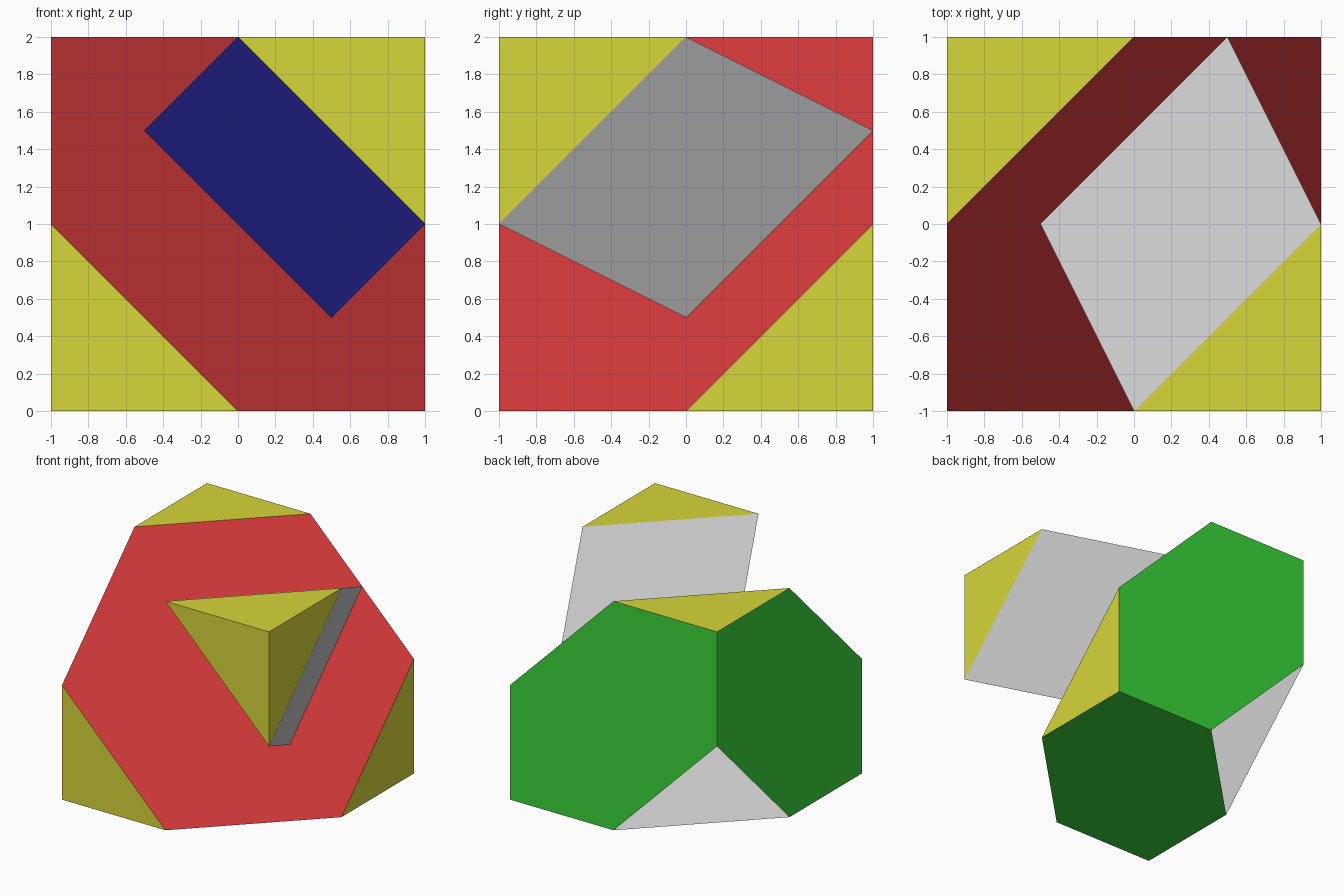
import bpy
import bmesh
from mathutils import Vector

if "Cube" in bpy.data.objects:
    bpy.data.objects.remove(bpy.data.objects["Cube"], do_unlink=True)


def linear(v):
    v /= 255
    return v / 12.92 if v <= 0.04045 else ((v + 0.055) / 1.055) ** 2.4


def material(name, *rgb):
    color = [linear(c) for c in rgb] + [1]
    mat = bpy.data.materials.new(name)
    mat.use_nodes = True
    mat.diffuse_color = color
    mat.node_tree.nodes["Principled BSDF"].inputs["Base Color"].default_value = color
    return mat


RED, GREEN, YELLOW, GRAY, BLUE = range(5)
MATERIALS = [material("red", 214, 58, 58), material("green", 58, 214, 58),
             material("yellow", 214, 214, 58), material("light gray", 202, 202, 202),
             material("blue", 58, 58, 214)]


def finish(bm, name):
    mesh = bpy.data.meshes.new(name)
    bm.to_mesh(mesh)
    bm.free()
    for mat in MATERIALS:
        mesh.materials.append(mat)
    obj = bpy.data.objects.new(name, mesh)
    obj.location.z = 1
    bpy.context.collection.objects.link(obj)
    return obj


def add_face(bm, points, color):
    face = bm.faces.new([bm.verts.new(p) for p in points])
    face.material_index = color


AXIS = Vector((1, -1, 1))                      # diagonal through the peg corner
CORNER = AXIS.copy()
TIP = [Vector((0, -1, 1)), Vector((1, 0, 1)), Vector((1, -1, 0))]
SLANT = Vector((-0.5, 1, -0.5))                # slanted direction of peg and socket


def add_sides(bm, sign):
    """Three slanted walls; sign -1 gives the matching socket."""
    for i, color in enumerate((GRAY, GRAY, BLUE)):
        a, b = TIP[i], TIP[(i + 1) % 3]
        add_face(bm, [sign * p for p in (a, b, b + SLANT, a + SLANT)], color)


# Half cube, cut along its hexagonal section, with the far corner opened
bm = bmesh.new()
bmesh.ops.create_cube(bm, size=2)
cut = bmesh.ops.bisect_plane(bm, geom=bm.verts[:] + bm.edges[:] + bm.faces[:],
                             plane_co=(0, 0, 0), plane_no=AXIS, clear_outer=True)
rim = [e for e in cut["geom_cut"] if isinstance(e, bmesh.types.BMEdge)]
bmesh.ops.holes_fill(bm, edges=rim, sides=0)
bmesh.ops.recalc_face_normals(bm, faces=bm.faces[:])
bmesh.ops.bisect_plane(bm, geom=bm.verts[:] + bm.edges[:] + bm.faces[:],
                       plane_co=-TIP[0], plane_no=-AXIS, clear_outer=True)
bm.normal_update()
for face in bm.faces:
    facing = face.normal.dot(AXIS)
    face.material_index = RED if facing > 1.5 else YELLOW if facing > 0 else GREEN
finish(bm, "half_cube")

# Slanted triangular peg with a cube-corner tip
bm = bmesh.new()
add_sides(bm, 1)
for i in range(3):
    add_face(bm, [TIP[(i + 1) % 3], TIP[i], CORNER], YELLOW)
bmesh.ops.remove_doubles(bm, verts=bm.verts[:], dist=0.0001)
finish(bm, "peg")

# Matching socket running in from the opened corner
bm = bmesh.new()
add_sides(bm, -1)
bmesh.ops.remove_doubles(bm, verts=bm.verts[:], dist=0.0001)
finish(bm, "socket")
